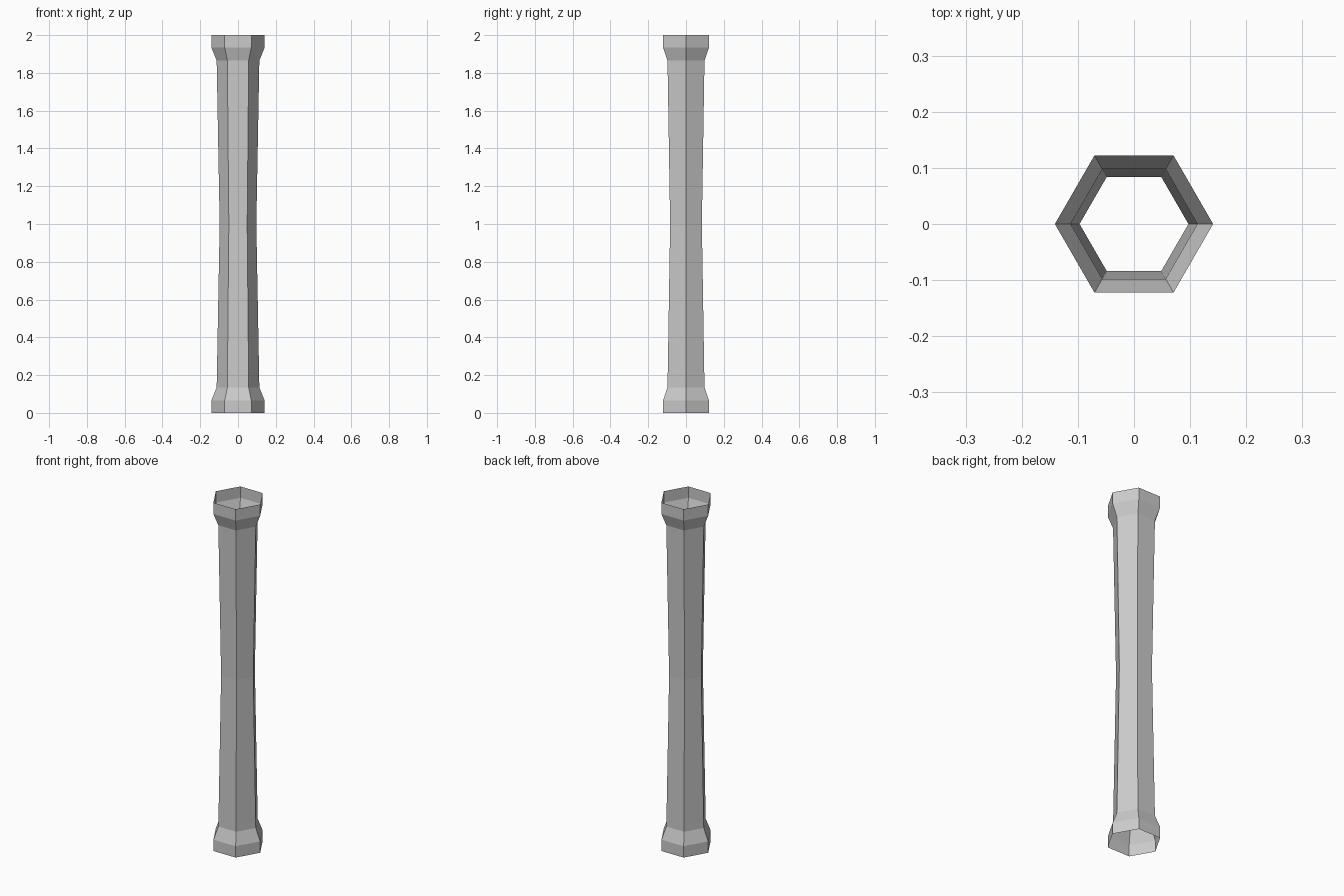
import bpy, bmesh, math

if "Cube" in bpy.data.objects:
    bpy.data.objects.remove(bpy.data.objects["Cube"])

# Plain stone grey
stone = bpy.data.materials.new("stone_grey")
stone.diffuse_color = (0.6, 0.6, 0.6, 1)
stone.use_nodes = True
stone.node_tree.nodes["Principled BSDF"].inputs["Base Color"].default_value = stone.diffuse_color

# Half profile (radius, height), mirrored about mid height
half = [(0.141, 0.0), (0.141, 0.065), (0.113, 0.135)]
profile = half + [(0.097, 1.0)] + [(r, 2.0 - z) for r, z in reversed(half)]

# Hollow six-sided column, open at both ends
SIDES = 6
bm = bmesh.new()
rings = [[bm.verts.new((r * math.cos(math.tau * i / SIDES),
                        r * math.sin(math.tau * i / SIDES), z))
          for i in range(SIDES)] for r, z in profile]
for low, high in zip(rings, rings[1:]):
    for i in range(SIDES):
        j = (i + 1) % SIDES
        bm.faces.new((low[i], low[j], high[j], high[i]))

mesh = bpy.data.meshes.new("column")
bm.to_mesh(mesh)
bm.free()
mesh.materials.append(stone)
column = bpy.data.objects.new("column", mesh)
bpy.context.collection.objects.link(column)
